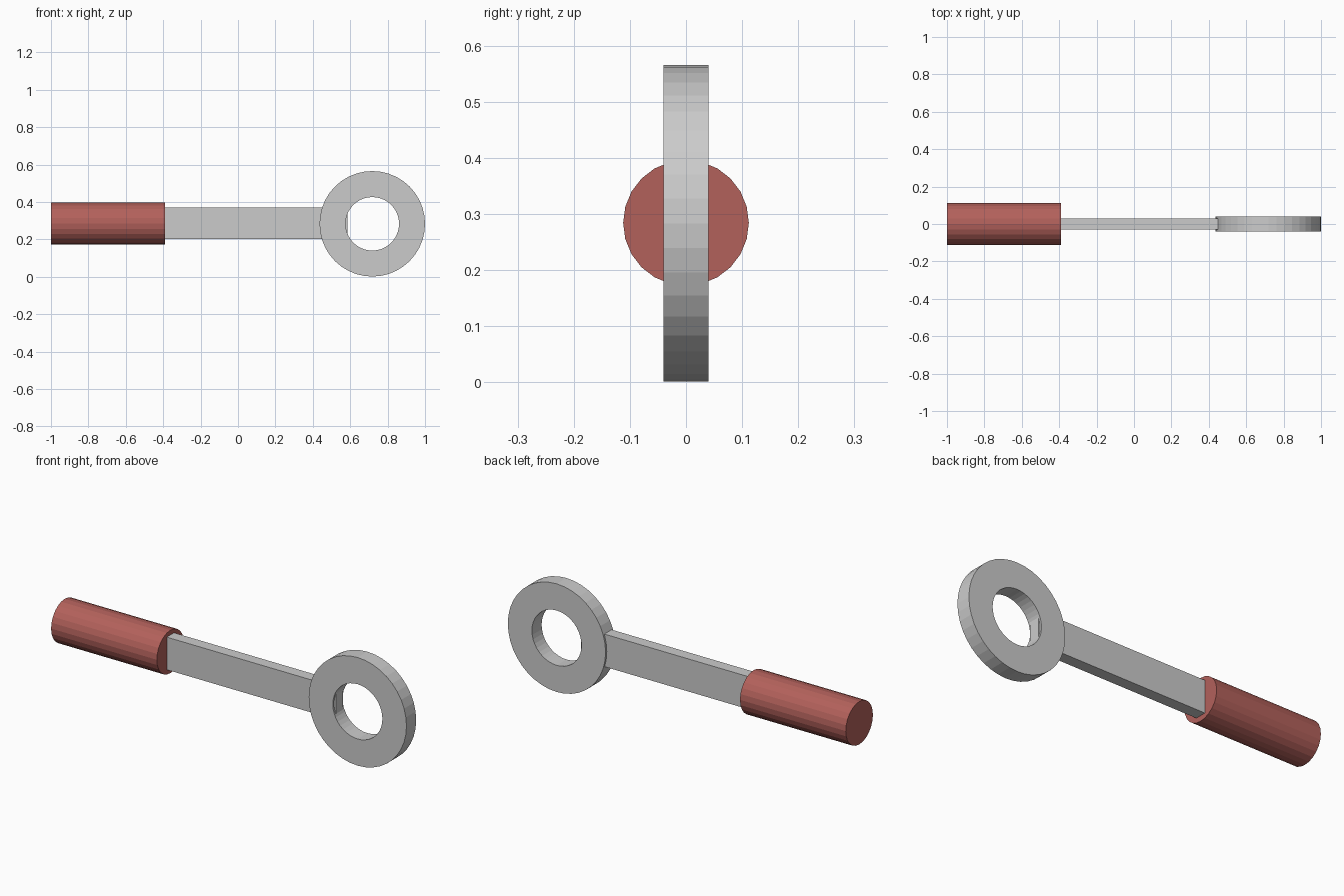
import bpy, bmesh, math

if "Cube" in bpy.data.objects:
    bpy.data.objects.remove(bpy.data.objects["Cube"])

CZ = 0.283          # height of the tool's long axis
RING_X = 0.718      # ring centre


def add_object(name, bm):
    bmesh.ops.recalc_face_normals(bm, faces=bm.faces)
    mesh = bpy.data.meshes.new(name)
    bm.to_mesh(mesh)
    bm.free()
    obj = bpy.data.objects.new(name, mesh)
    bpy.context.collection.objects.link(obj)
    return obj


# Flat ring at the right end, axis along y
def make_ring(name, outer, inner, half_depth, sides):
    bm = bmesh.new()
    section = [(outer, -half_depth), (outer, half_depth), (inner, half_depth), (inner, -half_depth)]
    loops = []
    for i in range(sides):
        a = 2 * math.pi * i / sides
        loops.append([bm.verts.new((RING_X + r * math.cos(a), y, CZ + r * math.sin(a)))
                      for r, y in section])
    for i in range(sides):
        p, q = loops[i], loops[(i + 1) % sides]
        for j in range(4):
            k = (j + 1) % 4
            bm.faces.new((p[j], p[k], q[k], q[j]))
    return add_object(name, bm)


make_ring("ring_head", 0.282, 0.143, 0.04, 40)

# Flat bar, its end just showing inside the ring hole
x0, x1 = -0.41, 0.585
bm = bmesh.new()
bmesh.ops.create_cube(bm, size=1)
for v in bm.verts:
    v.co = ((x0 + x1) / 2 + v.co.x * (x1 - x0), v.co.y * 0.06, CZ + 0.003 + v.co.z * 0.17)
add_object("shaft", bm)

# Round red grip along x
bpy.ops.mesh.primitive_cylinder_add(vertices=24, radius=0.112, depth=0.61,
                                    location=(-0.695, 0, CZ + 0.001),
                                    rotation=(0, math.pi / 2, 0))
grip = bpy.context.object
grip.name = "grip"
red = bpy.data.materials.new("grip_red")
red.diffuse_color = (0.45, 0.12, 0.105, 1)
red.use_nodes = True
red.node_tree.nodes["Principled BSDF"].inputs["Base Color"].default_value = red.diffuse_color
grip.data.materials.append(red)
